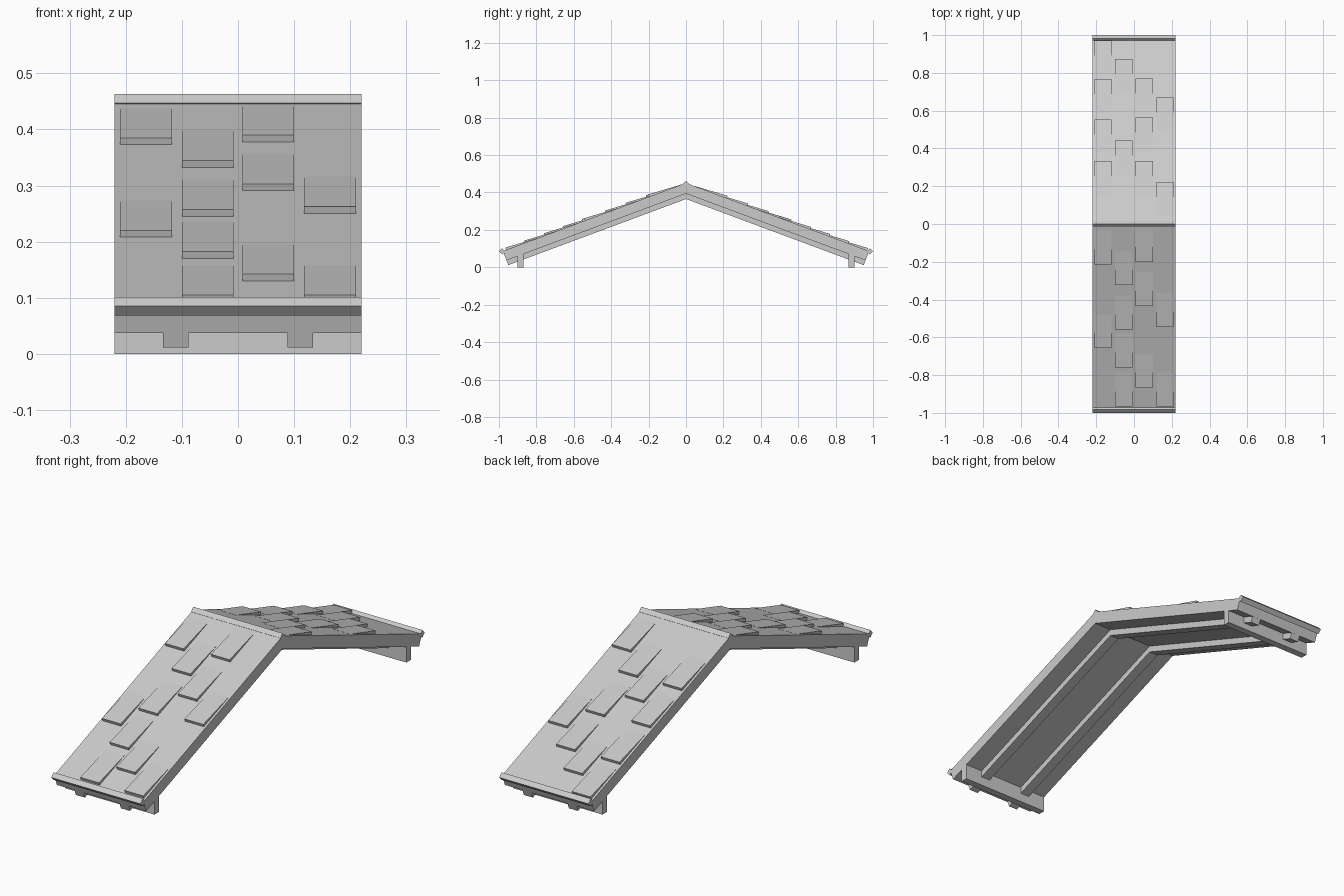
import bpy, bmesh, math

if "Cube" in bpy.data.objects:
    bpy.data.objects.remove(bpy.data.objects["Cube"])

K = 0.372                       # roof slope
A = math.atan(K)
C, S = math.cos(A), math.sin(A)
W = 0.22                        # half width along x


def prism(name, profile, x0, x1):
    """Extrude a (y, z) profile from x0 to x1."""
    bm = bmesh.new()
    face = bm.faces.new([bm.verts.new((x0, y, z)) for y, z in profile])
    ext = bmesh.ops.extrude_face_region(bm, geom=[face])
    verts = [g for g in ext["geom"] if isinstance(g, bmesh.types.BMVert)]
    bmesh.ops.translate(bm, verts=verts, vec=(x1 - x0, 0, 0))
    bmesh.ops.recalc_face_normals(bm, faces=bm.faces)
    mesh = bpy.data.meshes.new(name)
    bm.to_mesh(mesh)
    bm.free()
    obj = bpy.data.objects.new(name, mesh)
    bpy.context.collection.objects.link(obj)
    return obj


def chevron(z_top, z_bottom, y_low):
    """Gable band whose eave ends are cut square to the slope."""
    zl = z_bottom - K * y_low
    t = (z_top - z_bottom) * C
    yh, zh = y_low + S * t, zl + C * t
    return [(-y_low, zl), (-yh, zh), (0, z_top), (yh, zh), (y_low, zl), (0, z_bottom)]


def diamond(y, z, r):
    return [(y - r, z), (y, z + r), (y + r, z), (y, z - r)]


# Roof slab and the two rafters beneath it
prism("roof_slab", chevron(0.451, 0.394, 0.96), -W, W)
for side, x in (("left", -0.111), ("right", 0.111)):
    prism("rafter_" + side, chevron(0.396, 0.365, 0.95), x - 0.0225, x + 0.0225)

# Ridge and eave trim bars, cross beams under the eaves
prism("ridge_cap", diamond(0, 0.447, 0.016), -W, W)
for side, s in (("front", -1), ("back", 1)):
    prism("eave_cap_" + side, diamond(s * 0.983, 0.085, 0.0168), -W, W)
    prism("eave_beam_" + side,
          [(s * 0.87, 0), (s * 0.902, 0), (s * 0.902, 0.07), (s * 0.87, 0.08)], -W, W)

# Raised shingles: wedges fading into the slope, listed by column as lower-edge y
COLUMNS = (-0.164, -0.054, 0.054, 0.164)
SHINGLES = {
    "front": (-1, [(0.21, 0.653), (0.319, 0.553, 0.755, 0.962),
                   (0.197, 0.43, 0.862), (0.54, 0.962)]),
    "back": (1, [(0.328, 0.548, 0.763, 0.968), (0.438, 0.868),
                 (0.328, 0.56, 0.766), (0.217, 0.665)]),
}
for side, (s, columns) in SHINGLES.items():
    for x, rows in zip(COLUMNS, columns):
        for y in rows:
            z = 0.451 - K * y
            up = y - 0.175
            t = 0.013
            prism("shingle_" + side,
                  [(s * (y - S * 0.004), z - C * 0.004), (s * (y + S * t), z + C * t),
                   (s * up, 0.4515 - K * up), (s * up, 0.447 - K * up)],
                  x - 0.046, x + 0.046)
